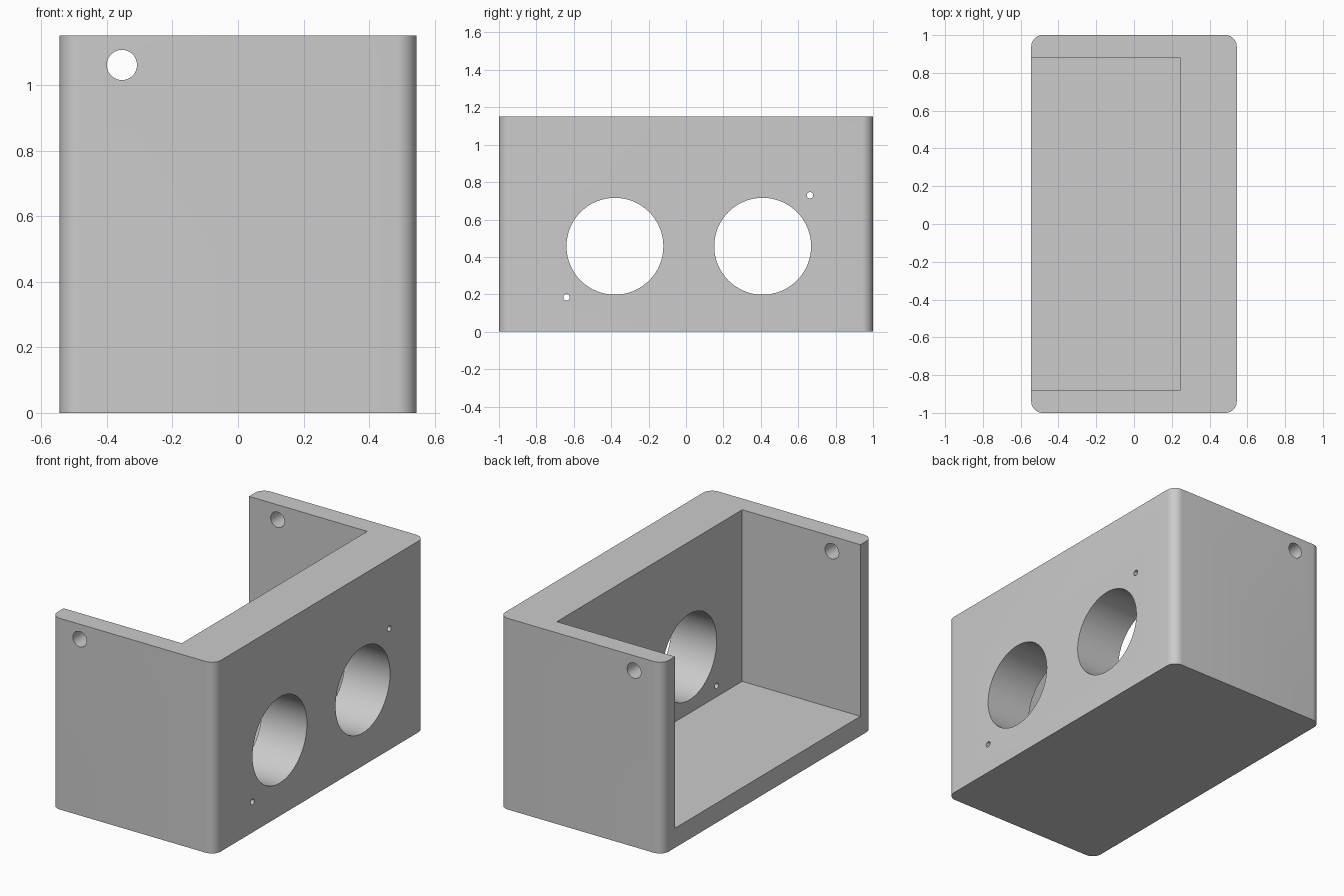
import bpy, bmesh
from math import radians
from mathutils import Matrix

default = bpy.data.objects.get("Cube")
if default:
    bpy.data.objects.remove(default, do_unlink=True)

HX, HY, H = 0.544, 1.0, 1.151      # half width, half length, height
WALL, PANEL_X = 0.118, 0.243       # thin wall, inner face of thick panel

grey = bpy.data.materials.new("plain grey")
grey.use_nodes = True
grey.diffuse_color = (0.6, 0.6, 0.6, 1)
grey.node_tree.nodes["Principled BSDF"].inputs["Base Color"].default_value = (0.6, 0.6, 0.6, 1)


def make(name, bm):
    mesh = bpy.data.meshes.new(name)
    bm.to_mesh(mesh)
    bm.free()
    mesh.materials.append(grey)
    obj = bpy.data.objects.new(name, mesh)
    bpy.context.collection.objects.link(obj)
    return obj


def box(name, lo, hi, radius=0):
    bm = bmesh.new()
    bmesh.ops.create_cube(bm, size=1)
    for v in bm.verts:
        v.co = [l + (c + 0.5) * (h - l) for c, l, h in zip(v.co, lo, hi)]
    if radius:
        upright = [e for e in bm.edges if abs(e.verts[0].co.z - e.verts[1].co.z) > 0.1]
        bmesh.ops.bevel(bm, geom=upright, offset=radius, segments=10,
                        profile=0.5, affect='EDGES')
    return make(name, bm)


def drill(name, centre, radius, length, axis, sides=64):
    bm = bmesh.new()
    turn = Matrix.Rotation(radians(90), 4, axis)
    bmesh.ops.create_cone(bm, cap_ends=True, segments=sides, radius1=radius,
                          radius2=radius, depth=length,
                          matrix=Matrix.Translation(centre) @ turn)
    return make(name, bm)


# Rounded block, hollowed from the left open side and top
housing = box("housing", (-HX, -HY, 0), (HX, HY, H), 0.06)
cutters = [box("cavity_cutter", (-HX - 0.2, -HY + WALL, WALL), (PANEL_X, HY - WALL, H + 0.2))]

# Two large openings and two pin holes through the thick panel
for label, y, z, r in (("opening_front", -0.38, 0.457, 0.259),
                       ("opening_back", 0.41, 0.457, 0.259),
                       ("pin_front", -0.639, 0.184, 0.017),
                       ("pin_back", 0.663, 0.73, 0.017)):
    cutters.append(drill(label + "_cutter", (0.4, y, z), r, 0.6, 'Y'))

# Fixing holes through both end walls
cutters.append(drill("fixing_hole_cutter", (-0.354, 0, 1.061), 0.046, 2.4, 'X'))

bpy.context.view_layer.objects.active = housing
for cutter in cutters:
    cutter.hide_render = True
    mod = housing.modifiers.new(cutter.name, 'BOOLEAN')
    mod.operation, mod.solver, mod.object = 'DIFFERENCE', 'EXACT', cutter
    bpy.ops.object.modifier_apply(modifier=mod.name)
    bpy.data.objects.remove(cutter, do_unlink=True)

# Smooth the rounded corners and hole walls, keep sharp edges
bpy.ops.object.select_all(action='DESELECT')
housing.select_set(True)
bpy.ops.object.shade_smooth_by_angle(angle=radians(30))
